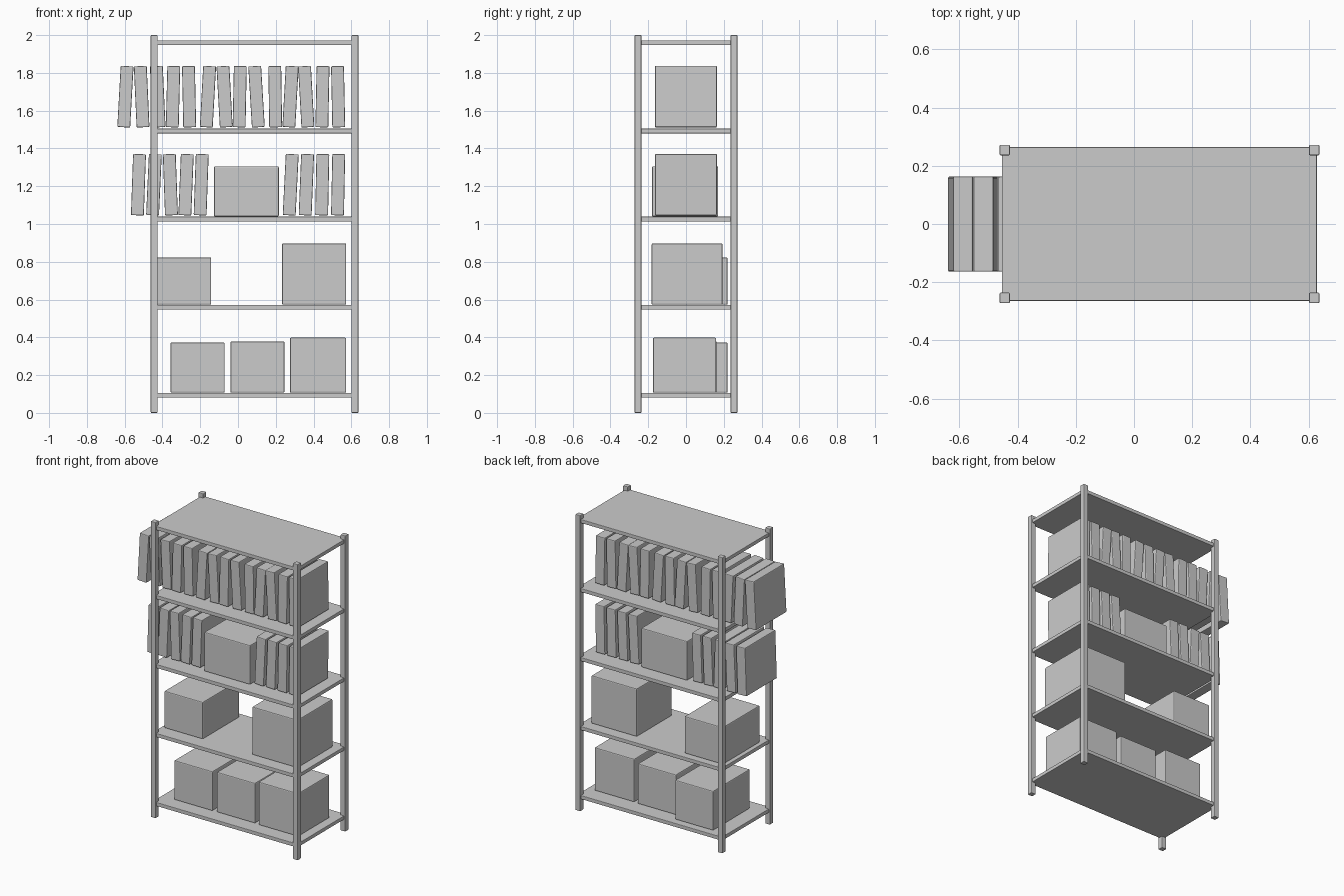
import bpy, bmesh


def block(name, lo, hi, bevel=0.006, tilt=0.0):
    """Softly bevelled box between two corners, optionally leaning in x."""
    size = [b - a for a, b in zip(lo, hi)]
    bm = bmesh.new()
    bmesh.ops.create_cube(bm, size=1)
    bmesh.ops.scale(bm, vec=size, verts=bm.verts)
    bmesh.ops.bevel(bm, geom=bm.edges[:], offset=bevel, segments=2,
                    profile=0.5, affect='EDGES')
    mesh = bpy.data.meshes.new(name)
    bm.to_mesh(mesh)
    bm.free()
    ob = bpy.data.objects.new(name, mesh)
    ob.location = [(a + b) / 2 for a, b in zip(lo, hi)]
    ob.rotation_euler.y = tilt
    bpy.context.collection.objects.link(ob)
    return ob


# Corner posts
P = 0.018
for side, x in (("left", -0.444), ("right", 0.619)):
    for face, y in (("front", -0.254), ("back", 0.254)):
        block(f"{face}_{side}_post", (x - P, y - P, 0), (x + P, y + P, 2), 0.004)

# Shelf boards
for i in range(5):
    z = 0.093 + 0.4665 * i
    block(f"shelf_{i + 1}", (-0.454, -0.264, z - 0.0125),
          (0.628, 0.264, z + 0.0125), 0.003)

# Storage boxes: x min, x max, y min, y max, base, top
boxes = [
    (-0.357, -0.071, -0.172, 0.220, 0.107, 0.373),
    (-0.040, 0.246, -0.170, 0.165, 0.107, 0.378),
    (0.275, 0.573, -0.175, 0.160, 0.107, 0.398),
    (-0.430, -0.142, -0.173, 0.220, 0.573, 0.823),
    (0.233, 0.573, -0.182, 0.193, 0.573, 0.897),
    (-0.127, 0.216, -0.180, 0.170, 1.040, 1.305),
]
for i, (x0, x1, y0, y1, z0, z1) in enumerate(boxes):
    block(f"storage_box_{i + 1}", (x0, y0, z0), (x1, y1, z1))

# Rows of leaning books: (centre x, lean in radians)
upper = [(-0.596, 0.055), (-0.510, -0.045), (-0.425, -0.045), (-0.344, 0.025),
         (-0.259, -0.02), (-0.159, 0.055), (-0.071, -0.055), (0.009, 0.02),
         (0.098, -0.06), (0.197, -0.015), (0.278, 0.055), (0.361, -0.055),
         (0.447, 0.02), (0.530, -0.02)]
lower = [(-0.527, 0.035), (-0.445, 0.045), (-0.358, -0.035), (-0.275, 0.04),
         (-0.195, 0.035), (0.279, 0.05), (0.362, 0.04), (0.446, 0.02),
         (0.530, 0.02)]
W, H = 0.034, 0.162
for row, z, books in (("upper", 1.674, upper), ("lower", 1.208, lower)):
    for i, (x, lean) in enumerate(books):
        block(f"{row}_book_{i + 1}", (x - W, -0.164, z - H),
              (x + W, 0.163, z + H), 0.005, lean)
